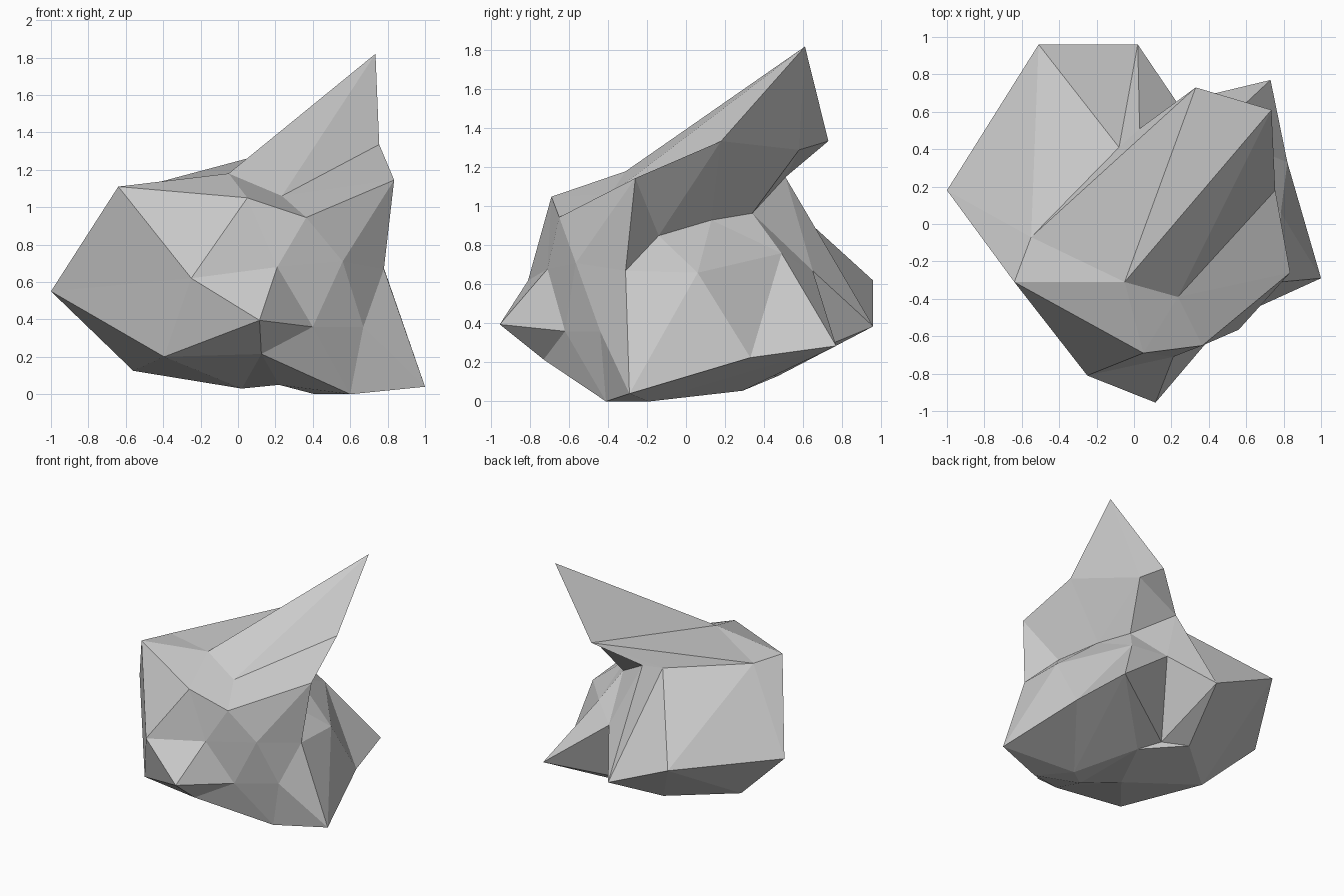
import bpy, bmesh

if "Cube" in bpy.data.objects:
    bpy.data.objects.remove(bpy.data.objects["Cube"])

# Faceted rock: an icosphere-like cage laid out in rings from the front pole to the back pole
front_pole = (0.115, -0.955, 0.395)
front_ring = [(-.25, -.81, .62), (.21, -.71, .68), (.40, -.62, .36),
              (.125, -.73, .215), (-.395, -.62, .20)]
front_belt = [(-.64, -.31, 1.11), (.05, -.69, 1.05), (.365, -.65, .945), (.56, -.565, .71),
              (.67, -.44, .36), (.60, -.41, 0), (.22, -.35, .05), (.02, -.12, .03),
              (-.56, .10, .125), (-1, .18, .55)]
middle_belt = [(-.05, -.31, 1.18), (.235, -.39, 1.06), (.835, -.26, 1.145), (.78, -.31, .67),
               (1, -.29, .04), (.41, -.19, 0), (.21, .29, .055), (-.13, .47, .13),
               (-.51, .96, .62), (-.55, -.07, 1.10)]
back_belt = [(.735, .61, 1.82), (.755, .18, 1.335), (.60, -.14, .85), (.785, .06, .66),
             (.82, .33, .225), (.73, .77, .285), (.05, .37, .14), (.02, .96, .385),
             (-.08, .41, 1.12), (.33, .73, 1.335)]
back_ring = [(.43, .58, 1.29), (.45, .13, .93), (.43, .49, .76), (.23, .65, .67), (.03, .51, 1.15)]
back_pole = (.32, .34, .965)

bm = bmesh.new()


def ring(points):
    return [bm.verts.new(p) for p in points]


def cap(pole, small, belt):
    """Fan from the pole to a ring of 5, then stitch that ring to a belt of 10."""
    for i in range(5):
        a, b = small[i], small[(i + 1) % 5]
        c, m, d = belt[2 * i], belt[2 * i + 1], belt[(2 * i + 2) % 10]
        for tri in ((pole, a, b), (a, c, m), (a, m, b), (b, m, d)):
            bm.faces.new(tri)


def band(lower, upper):
    """Zigzag of triangles between two belts of 10."""
    for j in range(10):
        k = (j + 1) % 10
        bm.faces.new((lower[j], lower[k], upper[j]))
        bm.faces.new((lower[k], upper[k], upper[j]))


belts = [ring(b) for b in (front_belt, middle_belt, back_belt)]
cap(bm.verts.new(front_pole), ring(front_ring), belts[0])
band(belts[0], belts[1])
band(belts[1], belts[2])
cap(bm.verts.new(back_pole), ring(back_ring), belts[2])
bmesh.ops.recalc_face_normals(bm, faces=bm.faces[:])

mesh = bpy.data.meshes.new("rock")
bm.to_mesh(mesh)
bm.free()
bpy.context.collection.objects.link(bpy.data.objects.new("rock", mesh))
